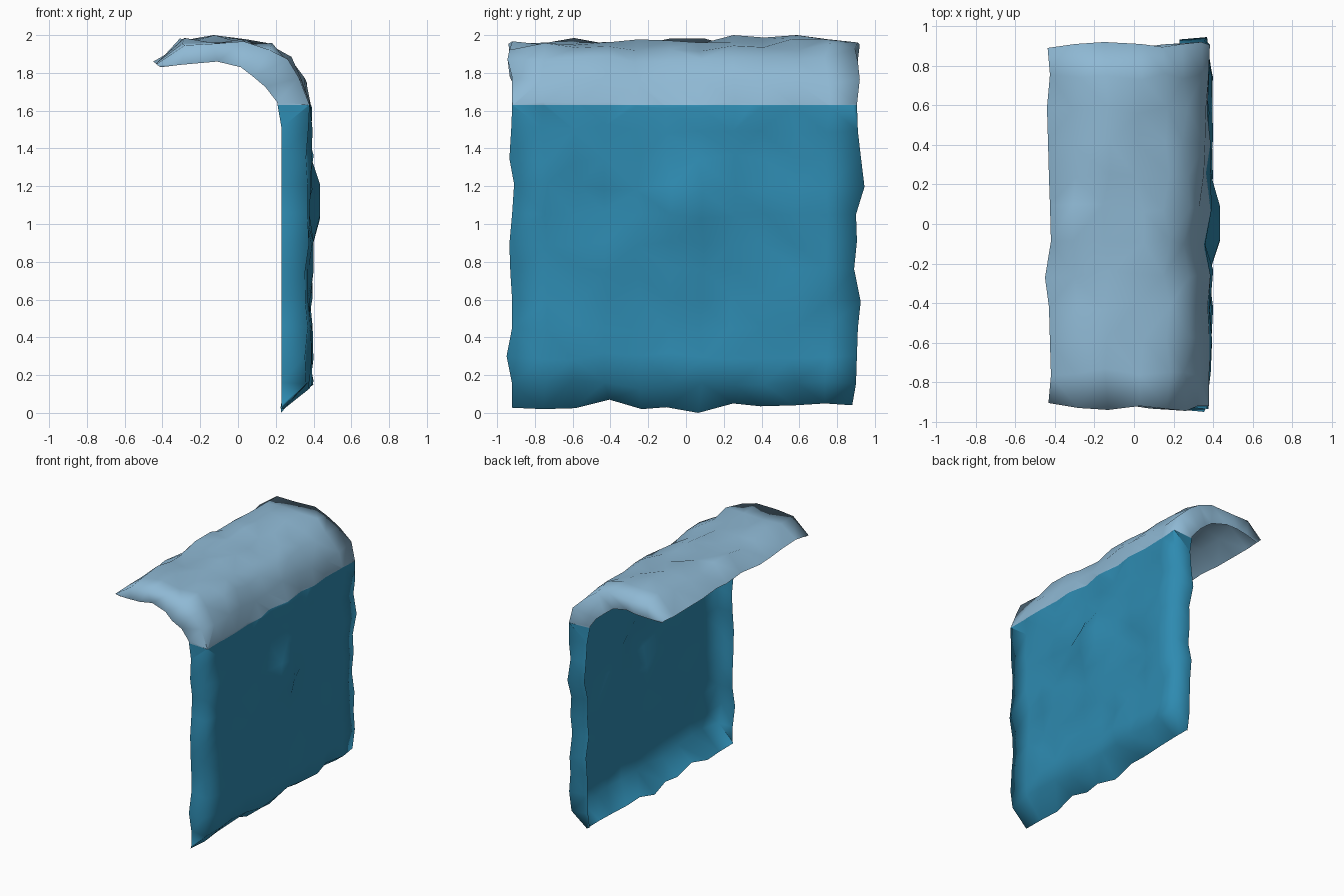
import bpy, bmesh, random
from mathutils import Vector

if "Cube" in bpy.data.objects:
    bpy.data.objects.remove(bpy.data.objects["Cube"])

random.seed(7)

def material(name, rgb):
    m = bpy.data.materials.new(name)
    m.diffuse_color = (*rgb, 1)
    m.use_nodes = True
    m.node_tree.nodes["Principled BSDF"].inputs["Base Color"].default_value = m.diffuse_color
    return m

blue = material("wall blue", (0.027, 0.255, 0.435))
pale = material("pale cap", (0.275, 0.485, 0.66))

# Side profile rows: full sheet (x, z) and the folded end rim (x, z)
rows = [((0.238, 0.035), (0.23, 0.045))]
rows += [((0.378, 0.15 + 0.15 * i), (0.23, 0.16 + 0.15 * i)) for i in range(10)]
rows += [((0.38, 1.63), (0.207, 1.645)), ((0.342, 1.765), (0.145, 1.725)),
         ((0.268, 1.87), (0.08, 1.78)), ((0.17, 1.935), (0.015, 1.83)),
         ((0.03, 1.962), (-0.11, 1.86)), ((-0.14, 1.966), (-0.2, 1.852)),
         ((-0.295, 1.962), (-0.3, 1.843)), ((-0.43, 1.85), (-0.41, 1.83))]
# Half widths of the uneven ends, row by row
near = [.92, .92, .95, .92, .92, .93, .935, .92, .91, .935, .925,
        .92, .92, .945, .935, .92, .94, .93, .905]
far = [.88, .90, .905, .91, .925, .89, .905, .90, .945, .925, .91,
       .905, .92, .91, .895, .91, .92, .91, .89]
# Uneven bottom edge heights and tip positions across the width
bottom_z = [.02, .025, .07, .02, .03, .0, .05, .035, .04, .05]
tip_x = [-.42, -.425, -.43, -.45, -.42, -.425, -.43, -.435, -.44, -.425]

jit = lambda a: random.uniform(-a, a)
inner_y = [-0.75 + 0.166 * i for i in range(10)]
bm = bmesh.new()
grid = []
for i, (s, e) in enumerate(rows):
    first, tip = i == 0, i == len(rows) - 1
    # Corner of the fold lies slightly inside the sheet
    c = Vector(s).lerp(Vector(e), 0.06)
    line = [(e[0], -near[i] + 0.012, e[1]), (c.x + jit(.015), -near[i], c.y + jit(.012))]
    for j, y in enumerate(inner_y):
        x, z = s[0] + jit(.023), s[1] + jit(.024)
        if first:
            x, z = s[0] + jit(.015), bottom_z[j]
        elif tip:
            x, z = tip_x[j], s[1] + jit(.012)
        elif i in (7, 8) and j in (4, 5):
            x = 0.435          # bulge in the middle of the wall
        elif i == 16 and j in (6, 8):
            z = 2.0            # highest bumps of the cap
        line.append((x, y + jit(.02), z))
    line += [(c.x + jit(.015), far[i], c.y + jit(.012)), (e[0], far[i] - 0.012, e[1])]
    grid.append([bm.verts.new(p) for p in line])
for r0, r1 in zip(grid, grid[1:]):
    for j in range(len(r0) - 1):
        bm.faces.new((r0[j], r0[j + 1], r1[j + 1], r1[j]))

# Level cut separating the wall colour from the cap colour
bmesh.ops.triangulate(bm, faces=bm.faces[:])
bmesh.ops.bisect_plane(bm, geom=bm.verts[:] + bm.edges[:] + bm.faces[:],
                       plane_co=(0, 0, 1.63), plane_no=(0, 0, 1))
bm.normal_update()
if sum(f.normal.x * f.calc_area() for f in bm.faces) < 0:
    bmesh.ops.reverse_faces(bm, faces=bm.faces[:])
for f in bm.faces:
    f.smooth = True
    f.material_index = int(f.calc_center_median().z > 1.63)

me = bpy.data.meshes.new("overhanging_wall")
bm.to_mesh(me)
bm.free()
me.materials.append(blue)
me.materials.append(pale)
obj = bpy.data.objects.new("overhanging_wall", me)
bpy.context.collection.objects.link(obj)
